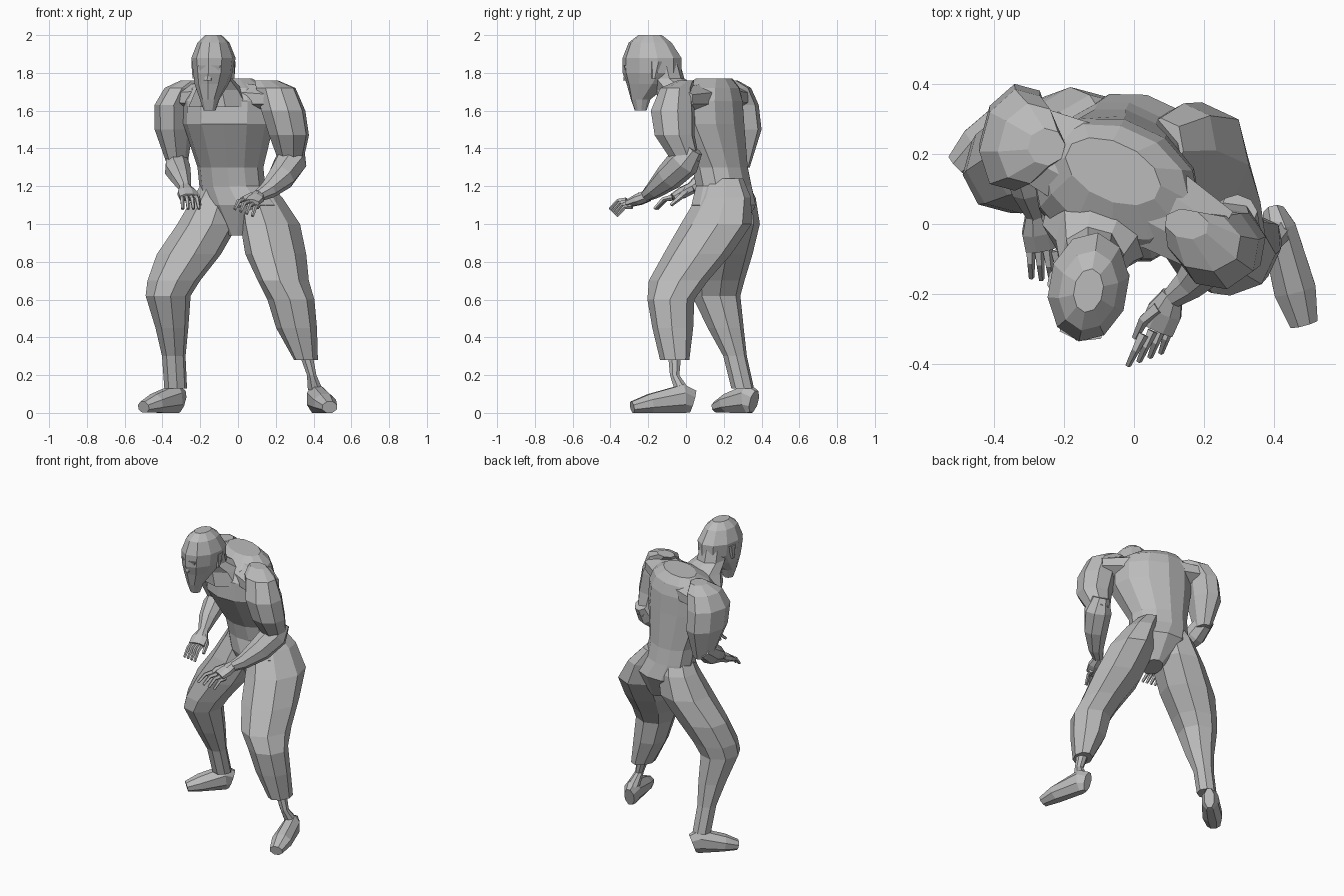
import bpy
import bmesh
from math import cos, sin, pi, radians
from mathutils import Vector

start_cube = bpy.data.objects.get("Cube")
if start_cube:
    bpy.data.objects.remove(start_cube, do_unlink=True)

# One plain grey for the whole figure
grey = bpy.data.materials.new("plain_grey")
grey.use_nodes = True
colour = (0.5, 0.5, 0.5, 1)
grey.diffuse_color = colour
grey.node_tree.nodes["Principled BSDF"].inputs["Base Color"].default_value = colour

UP = Vector((0, 0, 1))


def finish(name, bm):
    """Turn a bmesh into a flat-shaded object."""
    bmesh.ops.recalc_face_normals(bm, faces=bm.faces)
    mesh = bpy.data.meshes.new(name)
    bm.to_mesh(mesh)
    bm.free()
    mesh.materials.append(grey)
    obj = bpy.data.objects.new(name, mesh)
    bpy.context.collection.objects.link(obj)


def ring_axes(centres, index, follow, yaw):
    """Width and depth directions of one cross-section."""
    if not follow:
        return Vector((cos(yaw), sin(yaw), 0)), Vector((-sin(yaw), cos(yaw), 0))
    before = centres[max(index - 1, 0)]
    after = centres[min(index + 1, len(centres) - 1)]
    along = (after - before).normalized()
    side = along.cross(UP).normalized()
    return side, side.cross(along)


def loft(name, rings, sides=8, follow=False, yaw=0):
    """Skin a row of rings: x, y, z, half width and, unless round, half depth."""
    bm = bmesh.new()
    centres = [Vector(ring[:3]) for ring in rings]
    grow = 1 / cos(pi / sides)
    loops = []
    for index, (x, y, z, width, *depth) in enumerate(rings):
        wide, deep = ring_axes(centres, index, follow, radians(yaw))
        wide = wide * width * grow
        deep = deep * (depth[0] if depth else width) * grow
        loop = []
        for step in range(sides):
            angle = 2 * pi * (step + 0.5) / sides
            point = centres[index] + wide * cos(angle) + deep * sin(angle)
            point.z = max(point.z, 0)
            loop.append(bm.verts.new(point))
        loops.append(loop)
    for lower, upper in zip(loops, loops[1:]):
        for step in range(sides):
            following = (step + 1) % sides
            bm.faces.new((lower[step], lower[following], upper[following], upper[step]))
    bm.faces.new(loops[0])
    bm.faces.new(loops[-1])
    finish(name, bm)


def rod(name, points, thick, thin):
    """Tapered finger-like tube through the given points."""
    last = len(points) - 1
    radii = [thick + (thin - thick) * index / last for index in range(len(points))]
    rings = [(*point, radius) for point, radius in zip(points, radii)]
    loft(name, rings, sides=5, follow=True)


def hand(name, wrist, knuckles, tips, across):
    """Palm, four bent fingers and a thumb on the side given by across."""
    wrist, knuckles, tips, across = map(Vector, (wrist, knuckles, tips, across))
    middle = wrist.lerp(knuckles, 0.5)
    loft(name + "_palm", [(*wrist, .03), (*middle, .05, .03), (*knuckles, .05, .02)],
         follow=True)
    for finger in range(4):
        shift = across * (finger - 1.5)
        base = knuckles + shift
        end = tips + shift * 1.2
        joint = base.lerp(end, 0.5) + UP * 0.02
        rod(f"{name}_finger_{finger + 1}", [base, joint, end], .013, .007)
    thumb_root = wrist.lerp(middle, 0.6) + across
    thumb_joint = middle + across * 2.3 - UP * 0.02
    thumb_tip = knuckles + across * 2.4 - UP * 0.04
    rod(name + "_thumb", [thumb_root, thumb_joint, thumb_tip], .018, .008)


def foot(name, heel, toe):
    """Wedge-shaped foot with a flat sole, lofted from heel to toe."""
    heel, toe = Vector(heel), Vector(toe)
    rings = []
    for part, width, height in ((0, .03, .06), (.15, .05, .075), (.7, .06, .05), (1, .04, .03)):
        spot = heel.lerp(toe, part)
        rings.append((spot.x, spot.y, height, width, height))
    loft(name, rings, follow=True)


# Torso, twisted towards the right side, with sloping shoulders
loft("torso", [
    (.02, .2, .94, .06, .09),
    (.02, .2, 1.1, .21, .16),
    (-.03, .2, 1.2, .175, .14),
    (-.04, .18, 1.3, .175, .14),
    (-.05, .1, 1.53, .24, .2),
    (-.05, .1, 1.65, .24, .19),
    (-.05, .12, 1.72, .21, .15),
    (-.06, .15, 1.77, .14, .08),
], sides=12, yaw=-25)
loft("shoulder_girdle", [
    (-.33, .25, 1.67, .1, .06),
    (-.05, .12, 1.67, .14, .09),
    (.23, -.05, 1.66, .1, .06),
], follow=True)
loft("neck", [
    (-.09, .02, 1.62, .16),
    (-.1, -.03, 1.71, .115),
    (-.12, -.1, 1.77, .085),
    (-.12, -.12, 1.86, .08),
], yaw=-15)

# Head with a long pointed jaw
loft("head", [
    (-.15, -.24, 1.6, .03),
    (-.15, -.24, 1.66, .05),
    (-.14, -.2, 1.74, .085, .11),
    (-.13, -.18, 1.8, .1, .15),
    (-.13, -.18, 1.88, .11, .15),
    (-.13, -.19, 1.96, .08, .11),
    (-.13, -.19, 2, .04, .06),
], sides=10, yaw=-10)
loft("brow", [(-.15, -.3, 1.81, .05, .02), (-.15, -.3, 1.84, .06, .03)], sides=6, yaw=-10)
loft("nose", [(-.16, -.31, 1.76, .02), (-.15, -.31, 1.83, .01)], sides=6, yaw=-10)
for label, sign in (("left", 1), ("right", -1)):
    ear_x = -.13 + sign * .1
    loft(label + "_ear", [(ear_x, -.17, 1.77, .01), (ear_x, -.16, 1.86, .015, .03)],
         sides=6, yaw=-10)

# Arms: heavy upper arms, forearms reaching forwards
loft("left_upper_arm", [
    (.15, 0, 1.76, .06, .04),
    (.2, -.05, 1.72, .1, .08),
    (.24, -.07, 1.6, .11),
    (.27, -.06, 1.47, .1),
    (.28, 0, 1.33, .06, .07),
], yaw=-10)
loft("left_forearm", [
    (.3, .04, 1.4, .05),
    (.28, -.01, 1.33, .08),
    (.23, -.09, 1.25, .07),
    (.16, -.17, 1.18, .045),
    (.11, -.21, 1.15, .03),
], follow=True)
hand("left_hand", (.11, -.2, 1.15), (.065, -.3, 1.11), (.03, -.385, 1.06), (-.026, -.01, .01))
loft("right_upper_arm", [
    (-.25, .22, 1.76, .05),
    (-.3, .23, 1.72, .08, .11),
    (-.34, .24, 1.63, .09, .14),
    (-.34, .26, 1.5, .09, .135),
    (-.32, .27, 1.3, .045, .065),
], yaw=-15)
loft("right_forearm", [
    (-.33, .3, 1.36, .05),
    (-.32, .2, 1.29, .065),
    (-.3, .1, 1.24, .05),
    (-.28, .03, 1.19, .03),
], follow=True)
hand("right_hand", (-.28, .03, 1.19), (-.26, -.07, 1.14), (-.25, -.16, 1.08), (.024, -.004, 0))

# Legs in a wide stance; the left trouser leg ends above a thin ankle
loft("left_leg", [
    (.06, .2, 1.24, .07, .1),
    (.12, .2, 1.14, .1, .14),
    (.17, .16, 1, .14, .18),
    (.2, .06, .84, .145, .17),
    (.24, -.04, .7, .12, .15),
    (.28, -.08, .6, .115),
    (.31, -.07, .45, .1),
    (.36, -.06, .28, .055, .075),
], yaw=-25)
loft("left_ankle", [(.36, -.06, .31, .035), (.39, -.06, .2, .025), (.41, -.02, .12, .04)])
loft("right_leg", [
    (-.08, .22, 1.24, .09),
    (-.11, .24, 1.14, .12),
    (-.16, .23, 1, .15),
    (-.26, .2, .84, .16, .14),
    (-.34, .17, .7, .13),
    (-.37, .16, .62, .11, .12),
    (-.35, .21, .45, .08, .09),
    (-.34, .26, .3, .058),
    (-.33, .3, .13, .056),
], yaw=-15)

# Feet, the right one turned outwards
foot("left_foot", (.4, .035), (.485, -.285))
foot("right_foot", (-.3, .36), (-.5, .165))
